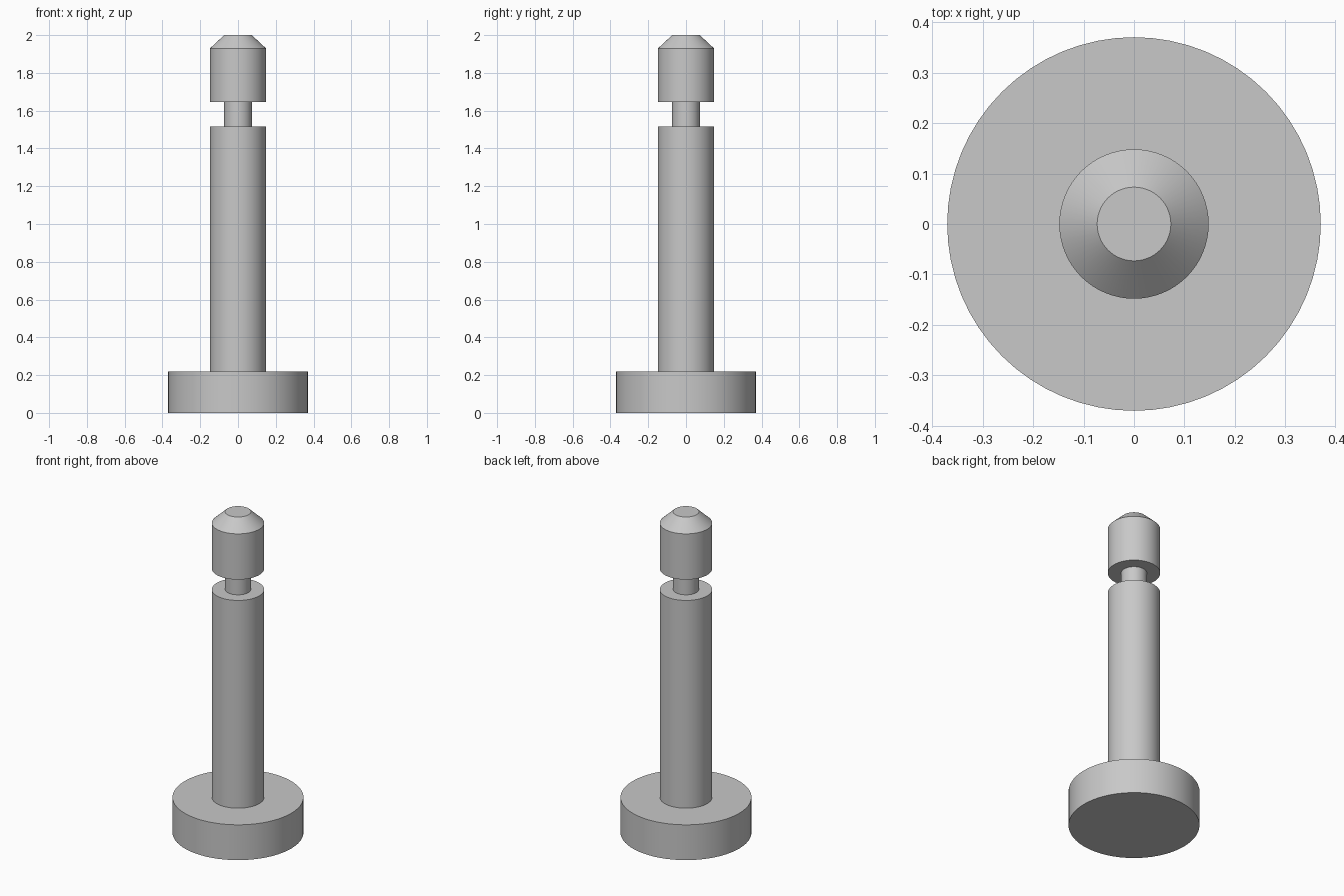
import bpy
import bmesh
import math

cube = bpy.data.objects.get("Cube")
if cube:
    bpy.data.objects.remove(cube, do_unlink=True)

SEGMENTS = 64

# One plain grey metal
metal = bpy.data.materials.new("grey_metal")
metal.use_nodes = True
grey = (0.58, 0.58, 0.58, 1)
metal.diffuse_color = grey
metal.node_tree.nodes["Principled BSDF"].inputs["Base Color"].default_value = grey


def lathe(name, profile):
    """Turn a (radius, height) profile around z; both ends lie on the axis."""
    bm = bmesh.new()
    verts = [bm.verts.new((r, 0, z)) for r, z in profile]
    edges = [bm.edges.new(pair) for pair in zip(verts, verts[1:])]
    bmesh.ops.spin(bm, geom=verts + edges, cent=(0, 0, 0), axis=(0, 0, 1),
                   angle=math.tau, steps=SEGMENTS, use_merge=True)
    bmesh.ops.remove_doubles(bm, verts=bm.verts, dist=0.0001)
    bmesh.ops.recalc_face_normals(bm, faces=bm.faces)
    mesh = bpy.data.meshes.new(name)
    bm.to_mesh(mesh)
    bm.free()
    mesh.materials.append(metal)
    obj = bpy.data.objects.new(name, mesh)
    bpy.context.collection.objects.link(obj)
    bpy.ops.object.select_all(action="DESELECT")
    obj.select_set(True)
    bpy.context.view_layer.objects.active = obj
    bpy.ops.object.shade_smooth_by_angle(angle=math.radians(30))
    return obj


base_r, shaft_r, neck_r = 0.37, 0.148, 0.073
base_top, neck_low, neck_high, chamfer, top = 0.22, 1.515, 1.645, 1.93, 2.0

# Flanged base, shaft, retaining groove and chamfered tip in one turned piece
lathe("grooved_pin", [
    (0, 0), (base_r, 0), (base_r, base_top),
    (shaft_r, base_top), (shaft_r, neck_low),
    (neck_r, neck_low), (neck_r, neck_high),
    (shaft_r, neck_high), (shaft_r, chamfer),
    (neck_r, top), (0, top),
])
